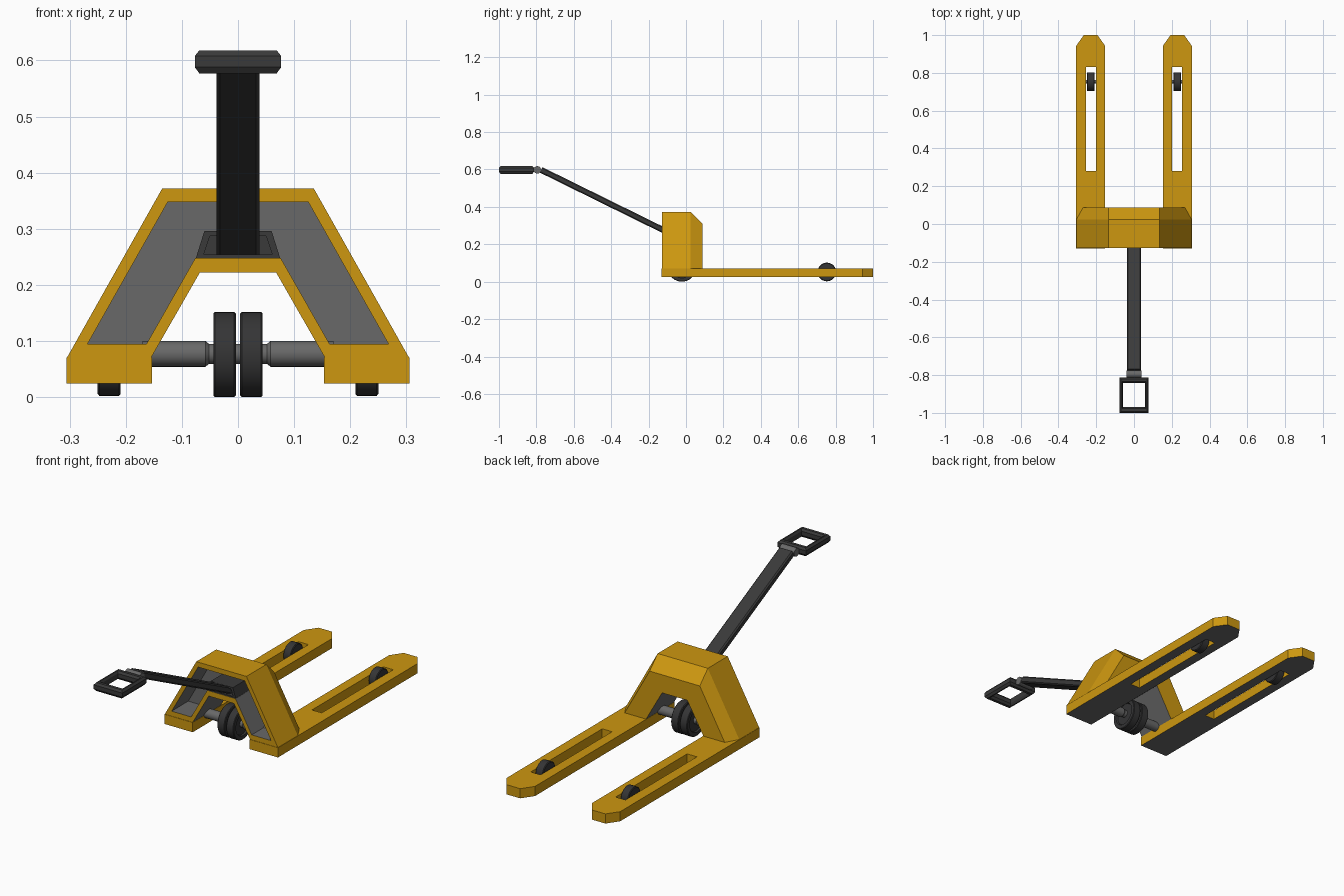
import bpy, bmesh, math
from mathutils import Vector

if "Cube" in bpy.data.objects:
    bpy.data.objects.remove(bpy.data.objects["Cube"])


def material(name, col):
    m = bpy.data.materials.new(name)
    m.diffuse_color = (*col, 1)
    m.use_nodes = True
    m.node_tree.nodes["Principled BSDF"].inputs["Base Color"].default_value = m.diffuse_color
    return m


YELLOW = material("yellow paint", (0.61, 0.31, 0.005))
GREY = material("grey steel", (0.14, 0.14, 0.14))
DARK = material("dark metal", (0.042, 0.042, 0.042))
RUBBER = material("black rubber", (0.035, 0.035, 0.036))


def skin(name, loops, mats, closed=False, rule=None, smooth=False):
    """Skin equal-length loops; rule(segment, edge) gives the material index."""
    bm = bmesh.new()
    rings = [[bm.verts.new(p) for p in loop] for loop in loops]
    n = len(rings[0])
    for s in range(len(rings) if closed else len(rings) - 1):
        a, b = rings[s], rings[(s + 1) % len(rings)]
        for e in range(n):
            f = bm.faces.new((a[e], a[(e + 1) % n], b[(e + 1) % n], b[e]))
            f.material_index = rule(s, e) if rule else 0
    if not closed:
        for s, ring in ((-1, rings[0]), (len(rings), rings[-1])):
            f = bm.faces.new(ring)
            f.material_index = rule(s, 0) if rule else 0
    bmesh.ops.recalc_face_normals(bm, faces=bm.faces)
    me = bpy.data.meshes.new(name)
    bm.to_mesh(me)
    bm.free()
    for m in mats:
        me.materials.append(m)
    ob = bpy.data.objects.new(name, me)
    bpy.context.collection.objects.link(ob)
    if smooth:
        bpy.ops.object.select_all(action='DESELECT')
        ob.select_set(True)
        bpy.context.view_layer.objects.active = ob
        bpy.ops.object.shade_smooth_by_angle(angle=math.radians(30))
    return ob


def lathe_x(name, prof, y, z, mat, n=28):
    """Turned part around an x-direction axis; prof is (x, radius)."""
    loops = [[(x, y + r * math.cos(2 * math.pi * i / n), z + r * math.sin(2 * math.pi * i / n))
              for i in range(n)] for x, r in prof]
    return skin(name, loops, [mat], smooth=True)


# Arched housing with a recessed grey front
def arch(outer, inner, y):
    (ox, oz, tx, tz), (ix, iz, jx, jz) = outer, inner
    pts = [(-ox, oz), (-tx, tz), (tx, tz), (ox, oz), (ix, iz), (jx, jz), (-jx, jz), (-ix, iz)]
    return [(x, y, z) for x, z in pts]


OUT, IN = (0.305, 0.07, 0.135, 0.372), (0.155, 0.07, 0.068, 0.222)
R_OUT, R_IN = (0.268, 0.095, 0.125, 0.348), (0.163, 0.095, 0.076, 0.248)
skin("housing",
     [arch(R_OUT, R_IN, 0.0), arch(R_OUT, R_IN, -0.128), arch(OUT, IN, -0.128),
      arch(OUT, IN, 0.025), arch((0.27, 0.07, 0.135, 0.31), IN, 0.087)],
     [YELLOW, GREY],
     rule=lambda s, e: 1 if s in (-1, 0) or (s in (2, 3) and e in (4, 5, 6)) else 0)


# Forks with slots, cut from a flat profile
def fork(side):
    cu = bpy.data.curves.new("fork_profile", 'CURVE')
    cu.dimensions, cu.fill_mode, cu.extrude = '2D', 'BOTH', 0.0235
    outline = [(0.153, -0.13), (0.306, -0.13), (0.306, 0.943), (0.266, 1), (0.193, 1), (0.153, 0.943)]
    slot = [(0.202, 0.28), (0.202, 0.83), (0.255, 0.83), (0.255, 0.28)]
    for pts in (outline, slot):
        sp = cu.splines.new('POLY')
        sp.points.add(len(pts) - 1)
        for p, (x, y) in zip(sp.points, pts):
            p.co = (side * x, y, 0, 1)
        sp.use_cyclic_u = True
    tmp = bpy.data.objects.new("fork_profile", cu)
    bpy.context.collection.objects.link(tmp)
    dg = bpy.context.evaluated_depsgraph_get()
    me = bpy.data.meshes.new_from_object(tmp.evaluated_get(dg))
    bpy.data.objects.remove(tmp)
    bm = bmesh.new()
    bm.from_mesh(me)
    bmesh.ops.remove_doubles(bm, verts=bm.verts, dist=1e-5)
    bmesh.ops.recalc_face_normals(bm, faces=bm.faces)
    for f in bm.faces:
        f.smooth = False
        f.material_index = 1 if f.normal.z < -0.5 else 0   # grey underside
    bm.to_mesh(me)
    bm.free()
    me.materials.clear()
    me.materials.append(YELLOW)
    me.materials.append(GREY)
    # clearing slots may reset indices, so assign again
    for p in me.polygons:
        p.material_index = 1 if p.normal.z < -0.5 else 0
    ob = bpy.data.objects.new("fork", me)
    ob.location.z = 0.0475
    bpy.context.collection.objects.link(ob)


for s in (-1, 1):
    fork(s)
    # Load roller and its pin
    lathe_x("load_roller", [(s * x, r) for x, r in
            ((0.209, 0.02), (0.209, 0.046), (0.212, 0.05), (0.247, 0.05), (0.25, 0.046), (0.25, 0.02))],
            0.753, 0.052, RUBBER)
    lathe_x("roller_pin", [(s * 0.2, 0.01), (s * 0.257, 0.01)], 0.753, 0.052, GREY, 12)
    # Steering wheel with dished outer face
    lathe_x("steering_wheel", [(s * x, r) for x, r in
            ((0.004, 0.016), (0.004, 0.073), (0.007, 0.076), (0.041, 0.076), (0.044, 0.073),
             (0.044, 0.056), (0.037, 0.052), (0.037, 0.016))], -0.022, 0.076, RUBBER, 36)

# Steering axle
half = [(0.17, 0.023), (0.058, 0.023), (0.052, 0.018)]
lathe_x("axle", half + [(-x, r) for x, r in reversed(half)], -0.022, 0.077, GREY)


# Handle socket in the recess
def trapezoid(b, zb, t, zt, y):
    return [(-b, y, zb), (-t, y, zt), (t, y, zt), (b, y, zb)]


skin("handle_socket",
     [trapezoid(0.075, 0.248, 0.06, 0.296, 0.0), trapezoid(0.075, 0.248, 0.06, 0.296, -0.125),
      trapezoid(0.061, 0.254, 0.05, 0.287, -0.125), trapezoid(0.061, 0.254, 0.05, 0.287, -0.07)],
     [DARK])

# Sloping handle bar with chamfered edges
top, low = Vector((0, -0.775, 0.598)), Vector((0, -0.095, 0.263))
d = (low - top).normalized()
up = Vector((1, 0, 0)).cross(d)
w, h, c = 0.038, 0.016, 0.006
section = [(-w, -h + c), (-w + c, -h), (w - c, -h), (w, -h + c),
           (w, h - c), (w - c, h), (-w + c, h), (-w, h - c)]
skin("handle_bar", [[p + Vector((a, 0, 0)) + up * b for a, b in section] for p in (top, low)], [DARK])

# Joint between bar and grip
lathe_x("handle_joint", [(-0.04, 0.02), (0.04, 0.02)], -0.795, 0.598, GREY, 20)


# Rectangular grip frame
def rect(dx, dy, z):
    x, y0, y1 = 0.077 - dx, -1 + dy, -0.813 - dy
    return [(-x, y0, z), (x, y0, z), (x, y1, z), (-x, y1, z)]


skin("grip_frame",
     [rect(0, 0, 0.588), rect(0, 0, 0.608), rect(0.008, 0.008, 0.618), rect(0.014, 0.022, 0.618),
      rect(0.02, 0.03, 0.608), rect(0.02, 0.03, 0.588), rect(0.014, 0.022, 0.577),
      rect(0.008, 0.008, 0.577)], [DARK], closed=True)
